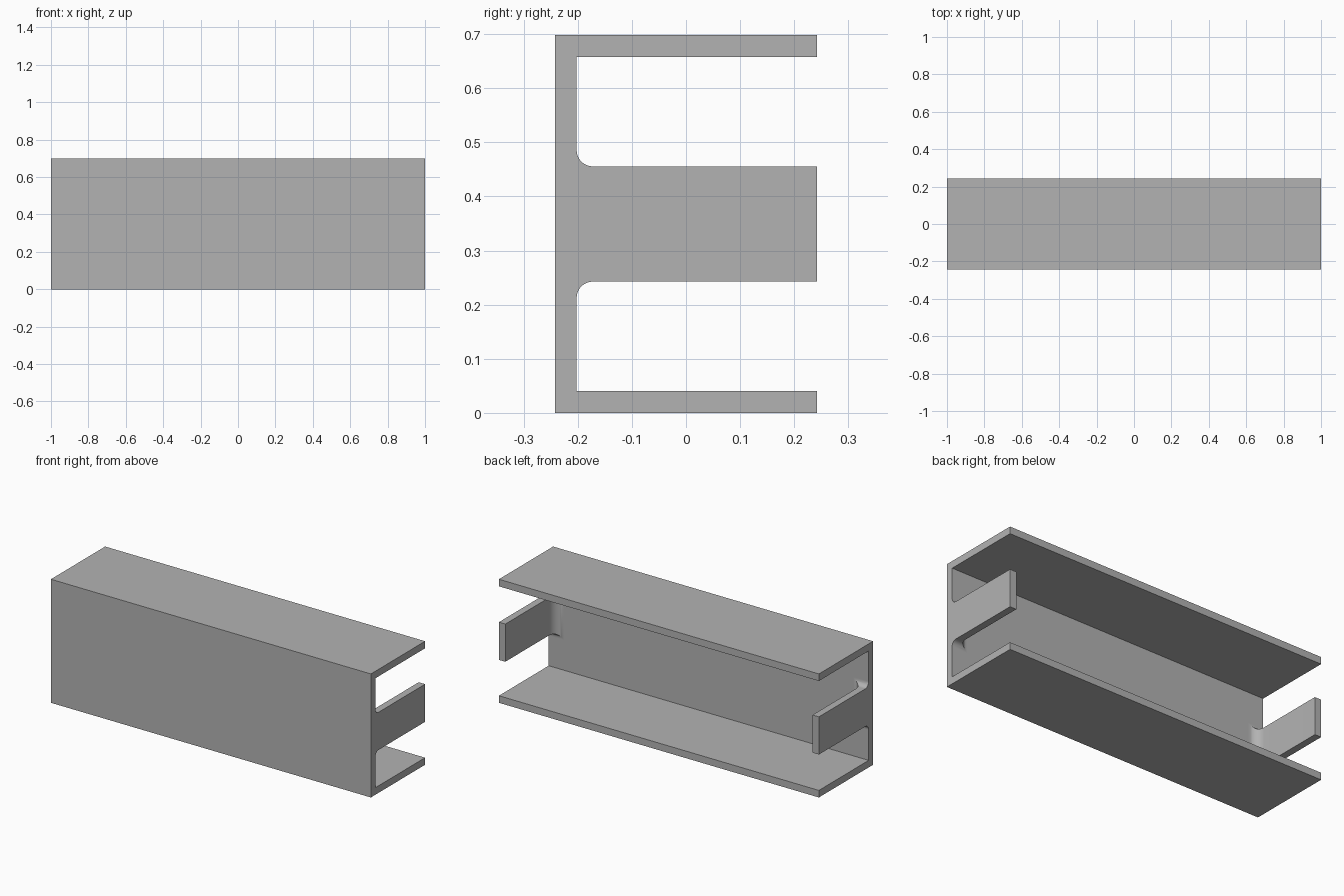
import bpy, bmesh, math

if "Cube" in bpy.data.objects:
    bpy.data.objects.remove(bpy.data.objects["Cube"])

HALF_X, HALF_Y, HEIGHT, T = 1.0, 0.242, 0.698, 0.04
INNER_Y = -HALF_Y + T          # inside face of the front plate
TAB_HALF_H = 0.1065
R_BEND, R_FLARE = 0.056, 0.03  # tab root fillets, in plan and in elevation

grey = bpy.data.materials.new("plain grey")
grey.diffuse_color = (0.45, 0.45, 0.45, 1)
grey.use_nodes = True
grey.node_tree.nodes["Principled BSDF"].inputs["Base Color"].default_value = grey.diffuse_color


def loft(name, rings, cap_start=True):
    """Join equal-length rings of points into a skin with end caps."""
    bm = bmesh.new()
    rows = [[bm.verts.new(p) for p in ring] for ring in rings]
    n = len(rows[0])
    for a, b in zip(rows, rows[1:]):
        for i in range(n):
            j = (i + 1) % n
            bm.faces.new((a[i], a[j], b[j], b[i]))
    if cap_start:
        bm.faces.new(rows[0][::-1])
    bm.faces.new(rows[-1])
    bmesh.ops.recalc_face_normals(bm, faces=bm.faces)
    mesh = bpy.data.meshes.new(name)
    bm.to_mesh(mesh)
    bm.free()
    mesh.materials.append(grey)
    obj = bpy.data.objects.new(name, mesh)
    bpy.context.collection.objects.link(obj)
    bpy.ops.object.select_all(action='DESELECT')
    obj.select_set(True)
    bpy.context.view_layer.objects.active = obj
    bpy.ops.object.shade_smooth_by_angle(angle=math.radians(30))
    return obj


# Channel: C-shaped profile run along x, open at the back
profile = [(-HALF_Y, 0), (HALF_Y, 0), (HALF_Y, T), (INNER_Y, T),
           (INNER_Y, HEIGHT - T), (HALF_Y, HEIGHT - T),
           (HALF_Y, HEIGHT), (-HALF_Y, HEIGHT)]
loft("channel", [[(x, y, z) for y, z in profile] for x in (-HALF_X, HALF_X)])


def fillet(t, r):
    """Extra material at distance t from the plate for a fillet of radius r."""
    return r - math.sqrt(r * r - (r - t) ** 2) if t < r else 0.0


# End tabs: rectangular sections widening into the front plate
steps = {round(r * (1 - math.cos(math.pi / 2 * i / 12)), 5)
         for r in (R_BEND, R_FLARE) for i in range(13)}
steps = sorted(steps | {HALF_Y - INNER_Y})
for side, label in ((-1, "left"), (1, "right")):
    rings = []
    for t in steps:
        outer = side * HALF_X
        inner = side * (HALF_X - T - fillet(t, R_BEND))
        h = TAB_HALF_H + fillet(t, R_FLARE)
        lo, hi, y = HEIGHT / 2 - h, HEIGHT / 2 + h, INNER_Y + t
        rings.append([(outer, y, lo), (inner, y, lo), (inner, y, hi), (outer, y, hi)])
    loft(label + "_end_tab", rings, cap_start=False)
